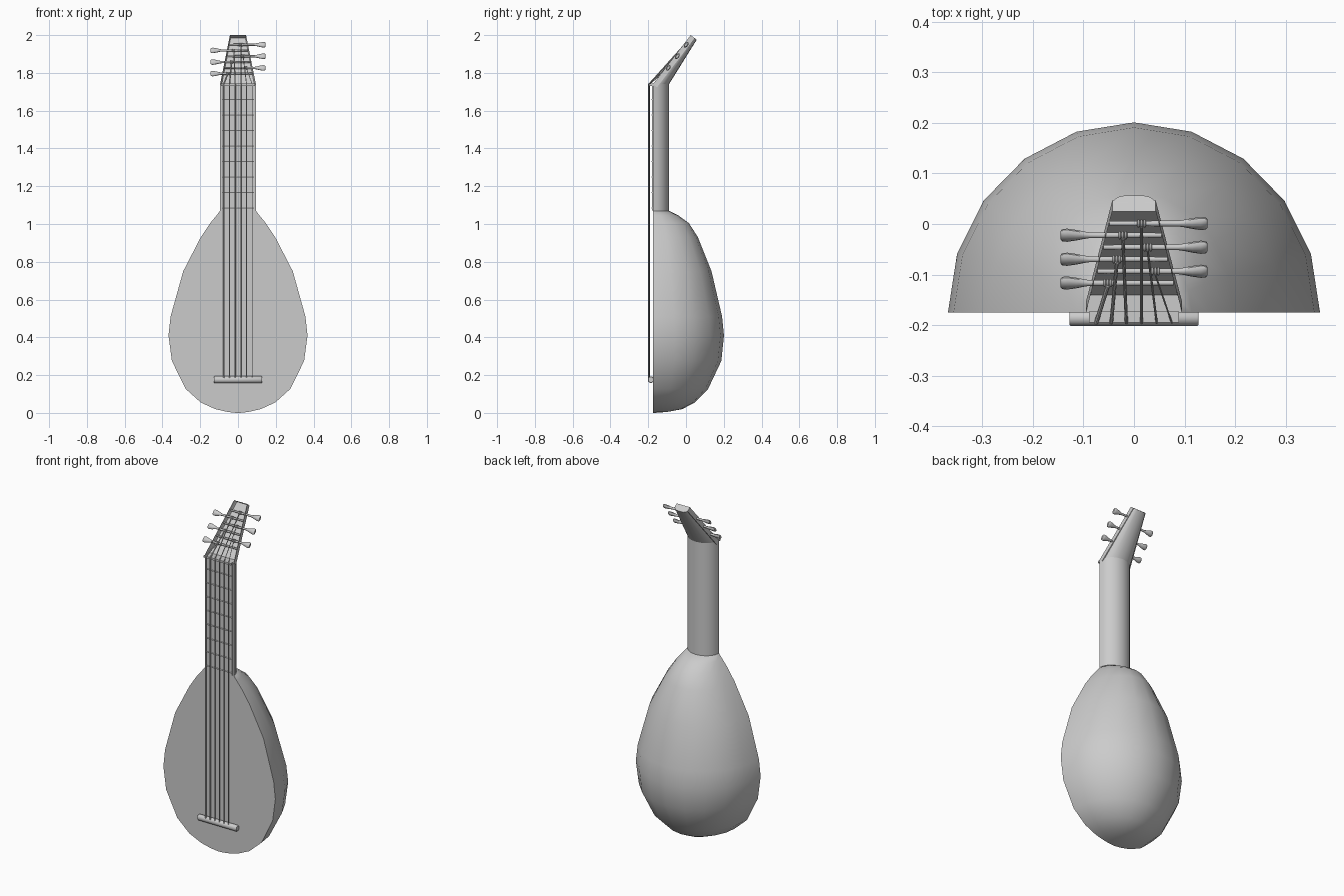
import bpy, bmesh, math
from mathutils import Vector

if "Cube" in bpy.data.objects:
    bpy.data.objects.remove(bpy.data.objects["Cube"])

FRONT = -0.175                      # plane of the soundboard
NECK_TOP = Vector((0, FRONT, 1.74))
HEAD_LEN = 0.328
AXIS = Vector((0, 0.61, 0.793)).normalized()    # along the tilted pegbox
BACK = Vector((0, AXIS.z, -AXIS.y))             # from its front to its back


def finish(name, bm, angle=40):
    bmesh.ops.recalc_face_normals(bm, faces=bm.faces)
    me = bpy.data.meshes.new(name)
    bm.to_mesh(me)
    bm.free()
    ob = bpy.data.objects.new(name, me)
    bpy.context.collection.objects.link(ob)
    bpy.ops.object.select_all(action='DESELECT')
    ob.select_set(True)
    bpy.context.view_layer.objects.active = ob
    bpy.ops.object.shade_smooth_by_angle(angle=math.radians(angle))
    return ob


def loft(bm, rings):
    loops = [[bm.verts.new(p) for p in r] for r in rings]
    n = len(loops[0])
    faces = []
    for a, b in zip(loops, loops[1:]):
        for i in range(n):
            j = (i + 1) % n
            faces.append(bm.faces.new((a[i], a[j], b[j], b[i])))
    bm.faces.new(loops[0])
    bm.faces.new(loops[-1])
    return faces


def half_round(origin, w, depth, back=Vector((0, 1, 0)), power=1.0, segs=10):
    pts = []
    for i in range(segs + 1):
        t = math.pi * i / segs
        c, s = math.cos(t), max(math.sin(t), 0)
        x = math.copysign(abs(c) ** power, c) * w
        pts.append(Vector(origin) + Vector((x, 0, 0)) + back * depth * s ** power)
    return pts


def oval(center, u, v, ru, rv, segs=10):
    return [Vector(center) + u * ru * math.cos(2 * math.pi * i / segs)
            + v * rv * math.sin(2 * math.pi * i / segs) for i in range(segs)]


def rod(bm, a, b, r, segs=8):
    a, b = Vector(a), Vector(b)
    d = (b - a).normalized()
    u = d.orthogonal().normalized()
    v = d.cross(u)
    loft(bm, [oval(a, u, v, r, r, segs), oval(b, u, v, r, r, segs)])


# Bowl-backed body: height, half width, depth
stations = [(0, .01, .01), (.005, .055, .075), (.02, .12, .155), (.055, .197, .222),
            (.127, .277, .292), (.275, .35, .362), (.41, .368, .376), (.51, .357, .366),
            (.75, .29, .31), (.93, .197, .238), (1.005, .147, .19), (1.045, .114, .135),
            (1.07, .095, .085)]
bm = bmesh.new()
loft(bm, [half_round((0, FRONT, z), w, d) for z, w, d in stations])
finish("body", bm, 50)

# Neck
bm = bmesh.new()
loft(bm, [half_round((0, FRONT, 1.07), .095, .085), half_round(NECK_TOP, .095, .085)])
finish("neck", bm)

# Tilted pegbox with a sunken slot
bm = bmesh.new()
tip = NECK_TOP + AXIS * HEAD_LEN
faces = loft(bm, [half_round(NECK_TOP, .095, .085),
                  half_round(tip, .043, .04, BACK, 0.55)])
slot = faces[10]
bmesh.ops.inset_region(bm, faces=[slot], thickness=.014)
floor = bmesh.ops.extrude_discrete_faces(bm, faces=[slot])["faces"][0]
bmesh.ops.translate(bm, verts=floor.verts, vec=BACK * .027)
finish("pegbox", bm)

# Fingerboard, frets and nut
bm = bmesh.new()
bmesh.ops.create_cube(bm, size=1)
bmesh.ops.scale(bm, verts=bm.verts, vec=(.172, .006, .668))
bmesh.ops.translate(bm, verts=bm.verts, vec=(0, FRONT - .001, 1.405))
finish("fingerboard", bm)

bm = bmesh.new()
for i in range(8):
    z = 1.085 + .082 * i
    rod(bm, (-.086, -.178, z), (.086, -.178, z), .004)
finish("frets", bm)

bm = bmesh.new()
bmesh.ops.create_cube(bm, size=1)
bmesh.ops.scale(bm, verts=bm.verts, vec=(.178, .022, .012))
bmesh.ops.translate(bm, verts=bm.verts, vec=(0, -.184, 1.737))
finish("nut", bm)

# Bridge bar
bm = bmesh.new()
Y, Z = Vector((0, 1, 0)), Vector((0, 0, 1))
loft(bm, [oval((x, -.186, .176), Y, Z, .016 * k, .018 * k, 12)
          for x, k in ((-.128, .85), (-.124, 1), (.124, 1), (.128, .85))])
finish("bridge", bm)

# Pegs with strings wound on them: side, distance along pegbox, string x, winding x
pegs = [(-1, .080, -.075, -.052), (-1, .157, -.045, -.034), (-1, .235, -.015, -.022),
        (1, .273, .015, .015), (1, .196, .045, .027), (1, .118, .075, .042)]
handle = [(.070, .006, .006), (.088, .006, .006), (.098, .008, .007), (.115, .013, .009),
          (.132, .017, .010), (.142, .016, .009), (.145, .012, .006)]
for i, (side, d, sx, wx) in enumerate(pegs):
    c = NECK_TOP + AXIS * d + BACK * .012
    X = Vector((1, 0, 0))
    far = .090 - .05 * d / HEAD_LEN
    bm = bmesh.new()
    loft(bm, [oval(c + X * side * x, AXIS, BACK, a, b)
              for x, a, b in [(-far, .005, .005)] + handle])
    finish(f"peg_{i + 1}", bm)

    r = .0042 - .0005 * i
    bm = bmesh.new()
    nut_point = Vector((sx, -.196, 1.741))
    rod(bm, (sx, -.196, .176), nut_point, r)
    rod(bm, nut_point, c + X * wx - BACK * .008, r)
    for k in (-1, 0, 1):
        m = c + X * (wx + k * .006)
        loft(bm, [oval(m + X * o, AXIS, BACK, q, q)
                  for o, q in ((-.003, .005), (-.0015, .0085), (.0015, .0085), (.003, .005))])
    finish(f"string_{i + 1}", bm)
